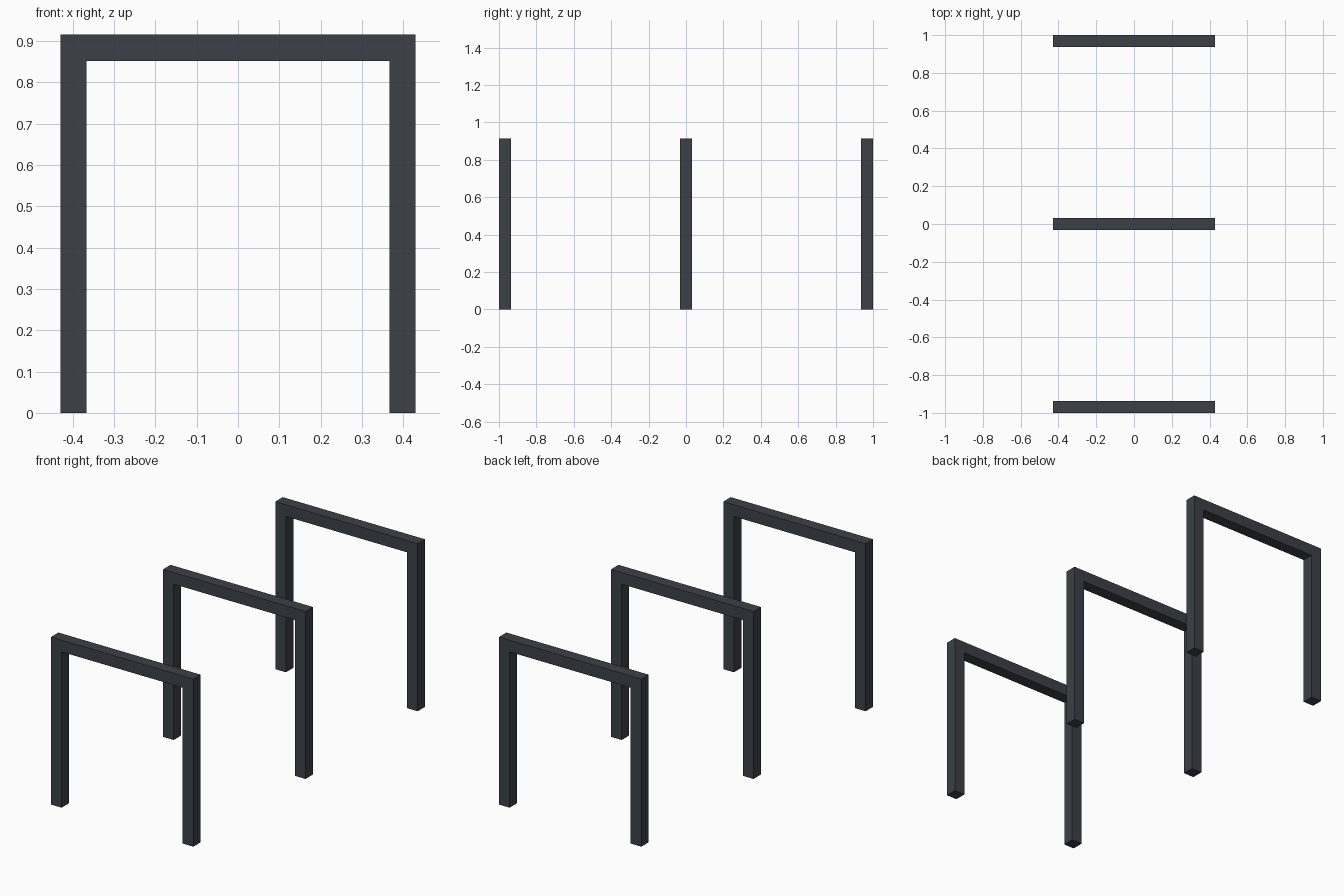
import bpy
import bmesh

if "Cube" in bpy.data.objects:
    bpy.data.objects.remove(bpy.data.objects["Cube"])

HALF_W, HEIGHT, BAR = 0.43, 0.915, 0.064

steel = bpy.data.materials.new("dark grey steel")
steel.diffuse_color = (0.045, 0.051, 0.062, 1)
steel.use_nodes = True
steel.node_tree.nodes["Principled BSDF"].inputs["Base Color"].default_value = steel.diffuse_color


def make_frame(name, y):
    """Square-bar arch: an upside-down U profile extruded along y."""
    inner, under = HALF_W - BAR, HEIGHT - BAR
    profile = [(-HALF_W, 0), (-inner, 0), (-inner, under), (inner, under),
               (inner, 0), (HALF_W, 0), (HALF_W, HEIGHT), (-HALF_W, HEIGHT)]
    bm = bmesh.new()
    face = bm.faces.new([bm.verts.new((x, -BAR / 2, z)) for x, z in profile])
    ext = bmesh.ops.extrude_face_region(bm, geom=[face])
    verts = [v for v in ext["geom"] if isinstance(v, bmesh.types.BMVert)]
    bmesh.ops.translate(bm, verts=verts, vec=(0, BAR, 0))
    bmesh.ops.recalc_face_normals(bm, faces=bm.faces)
    mesh = bpy.data.meshes.new(name)
    bm.to_mesh(mesh)
    bm.free()
    mesh.materials.append(steel)
    obj = bpy.data.objects.new(name, mesh)
    obj.location.y = y
    bpy.context.collection.objects.link(obj)


# Three identical arches in a row
END = 1 - BAR / 2
for name, y in (("front_arch", -END), ("middle_arch", 0), ("back_arch", END)):
    make_frame(name, y)
